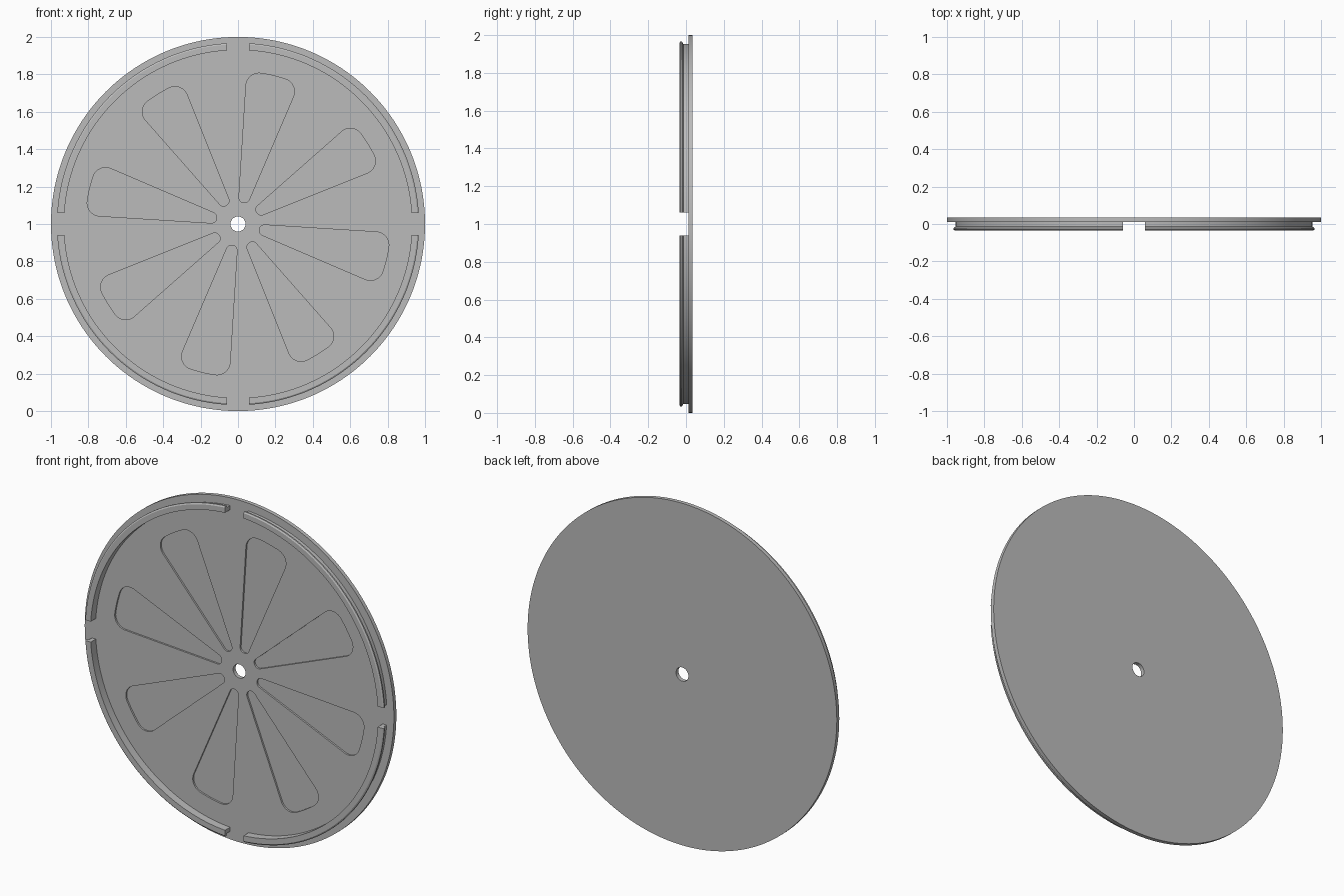
import bpy
import bmesh
from math import sin, cos, asin, atan2, pi, radians, sqrt
from mathutils import Matrix, Vector

cube = bpy.data.objects.get("Cube")
if cube:
    bpy.data.objects.remove(cube)

FACE, BACK, FRONT = 0.012, 0.035, -0.035   # y of disc face, disc back, rim front
GAP = 0.06                                 # half width of the gaps in the rim
DEPTH = 0.01                               # pocket depth

grey = bpy.data.materials.new("plain grey")
grey.use_nodes = True
grey.diffuse_color = (0.5, 0.5, 0.5, 1)
grey.node_tree.nodes["Principled BSDF"].inputs["Base Color"].default_value = (0.5, 0.5, 0.5, 1)


def finish(bm, name):
    bmesh.ops.recalc_face_normals(bm, faces=bm.faces)
    mesh = bpy.data.meshes.new(name)
    bm.to_mesh(mesh)
    bm.free()
    mesh.materials.append(grey)
    obj = bpy.data.objects.new(name, mesh)
    bpy.context.collection.objects.link(obj)
    return obj


def prism(bm, outline, y0, y1):
    """Extrude an (x, z) outline around the disc centre from y0 to y1."""
    face = bm.faces.new([bm.verts.new((x, y0, z + 1)) for x, z in outline])
    new = bmesh.ops.extrude_face_region(bm, geom=[face])["geom"]
    verts = [v for v in new if isinstance(v, bmesh.types.BMVert)]
    bmesh.ops.translate(bm, verts=verts, vec=(0, y1 - y0, 0))


def arc(centre, r, a0, a1, n):
    return [Vector((centre[0] + r * cos(a0 + (a1 - a0) * i / n),
                    centre[1] + r * sin(a0 + (a1 - a0) * i / n))) for i in range(n + 1)]


def circle(r, n):
    return arc((0, 0), r, 0, 2 * pi, n)[:-1]


def fillet_centre(apex, slope, f, rho):
    """Point at distance rho from the origin and f inside the wedge edge."""
    d = Vector((cos(slope), sin(slope)))
    p = Vector((apex + f * sin(slope), -f * cos(slope)))
    b = p.dot(d)
    return p + d * (-b + sqrt(b * b - p.length_squared + rho * rho))


def pocket_outline():
    """Rounded wedge lying along +x."""
    slope, apex = radians(9.8), -0.023
    r_in, f_in, r_out, f_out = 0.118, 0.027, 0.815, 0.07
    ci = fillet_centre(apex, slope, f_in, r_in + f_in)
    co = fillet_centre(apex, slope, f_out, r_out - f_out)
    ai, ao = atan2(ci.y, ci.x), atan2(co.y, co.x)
    half = arc(ci, f_in, ai + pi, slope + pi / 2, 8)
    half += arc(co, f_out, slope + pi / 2, ao, 10)
    half += arc((0, 0), r_out, ao, 0, 6)[1:]
    return half + [Vector((p.x, -p.y)) for p in reversed(half[:-1])]


def cut(target, cutter):
    mod = target.modifiers.new("cut", "BOOLEAN")
    mod.operation, mod.solver, mod.object = "DIFFERENCE", "EXACT", cutter
    bpy.context.view_layer.objects.active = target
    bpy.ops.object.modifier_apply(modifier=mod.name)
    bpy.data.objects.remove(cutter)


# Disc with a centre hole and eight shallow pockets
bm = bmesh.new()
prism(bm, circle(1, 192), FACE, BACK)
disc = finish(bm, "disc")

bm = bmesh.new()
prism(bm, circle(0.04, 40), FACE - 0.1, BACK + 0.1)
wedge = pocket_outline()
for k in range(8):
    turn = Matrix.Rotation(radians(76.6 + 45 * k), 2)
    prism(bm, [turn @ p for p in wedge], FACE - 0.1, FACE + DEPTH)
cut(disc, finish(bm, "pocket_cutter"))

# Snap-fit rim: four quarter arcs with a lip and straight-sided gaps
PROFILE = [(0.93, FACE), (0.93, FRONT), (0.96, FRONT), (0.968, -0.030),
           (0.968, -0.022), (0.955, -0.014), (0.955, FACE)]
STEPS = 44
parts = [disc]
for q, name in enumerate(("upper_left", "upper_right", "lower_right", "lower_left")):
    bm = bmesh.new()
    rings = []
    for i in range(STEPS + 1):
        ring = []
        for r, y in PROFILE:
            start = asin(GAP / r)
            a = q * pi / 2 + start + (pi / 2 - 2 * start) * i / STEPS
            ring.append(bm.verts.new((r * cos(a), y, 1 + r * sin(a))))
        rings.append(ring)
    n = len(PROFILE)
    for a, b in zip(rings, rings[1:]):
        for j in range(n):
            bm.faces.new((a[j], a[(j + 1) % n], b[(j + 1) % n], b[j]))
    bm.faces.new(rings[0])
    bm.faces.new(rings[-1])
    parts.append(finish(bm, "rim_" + name))

# Smooth curved walls, keep the edges crisp
bpy.ops.object.select_all(action="DESELECT")
for obj in parts:
    obj.select_set(True)
bpy.context.view_layer.objects.active = disc
bpy.ops.object.shade_smooth_by_angle(angle=radians(25))
